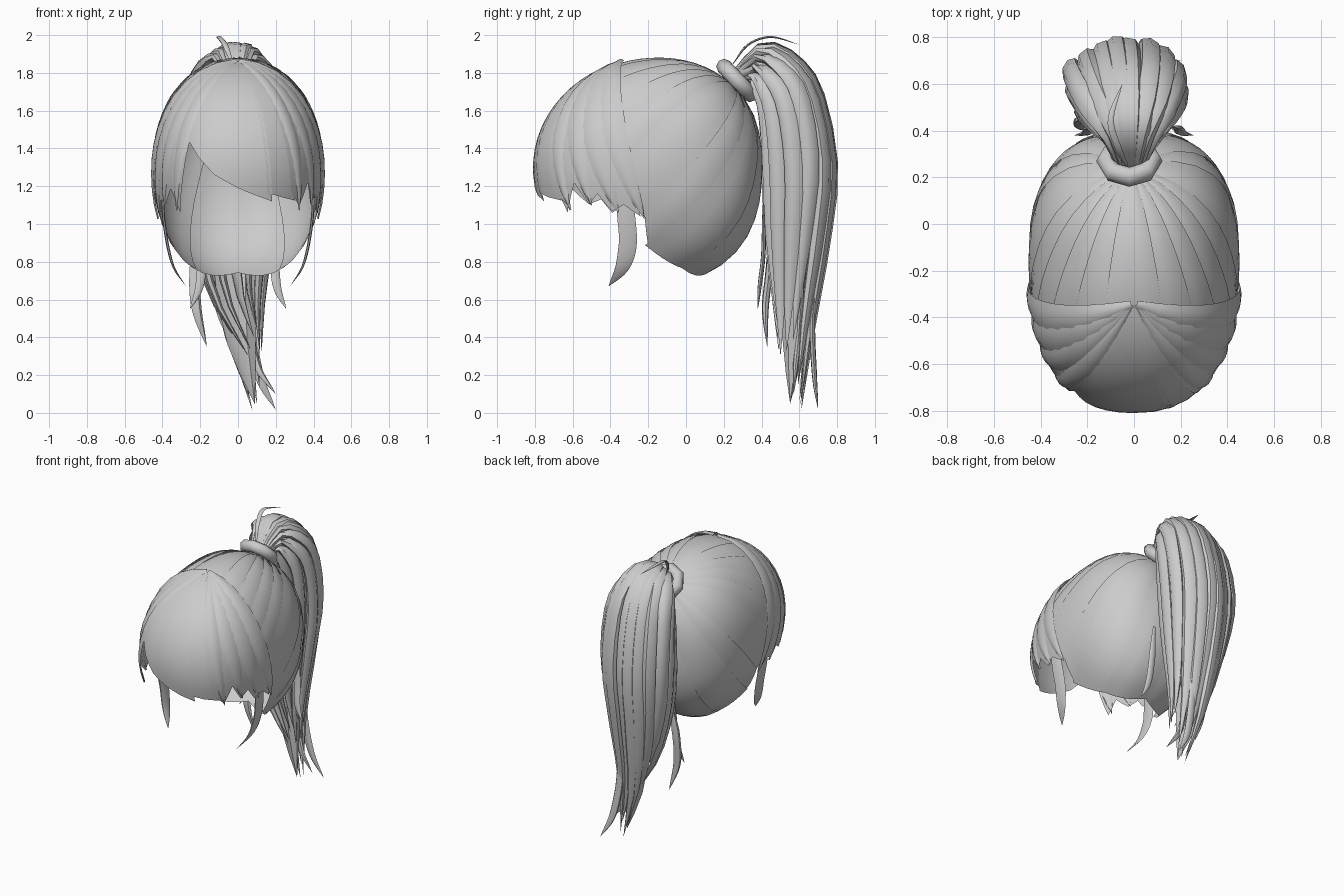
import bpy, bmesh, math
from mathutils import Vector as V

if "Cube" in bpy.data.objects:
    bpy.data.objects.remove(bpy.data.objects["Cube"])

C = V((0, -0.15, 1.3))          # centre of the head form
TIE = V((-0.01, 0.27, 1.76))    # where the hair is gathered
PART = V((0, -0.34, 1.85))      # where the fringe fans out


def on_head(d, k=1.0):
    """Point on the rounded head form in direction d, pushed out by factor k."""
    d = d.normalized()
    b = 0.55 if d.y > 0 else 0.648
    c = 0.572 if d.z > 0 else 0.62
    q = 2.1 + 0.28 * d.y if d.y > 0 else 2.1 + 0.1 * d.y
    h = (abs(d.x / 0.447) ** 2.4 + abs(d.y / b) ** 2.4) ** (1 / 2.4)
    return C + d * k * (h ** q + abs(d.z / c) ** q) ** (-1 / q)


def finish(name, verts, faces, angle=45):
    me = bpy.data.meshes.new(name)
    me.from_pydata([tuple(v) for v in verts], [], faces)
    bm = bmesh.new()
    bm.from_mesh(me)
    bmesh.ops.remove_doubles(bm, verts=bm.verts, dist=0.0004)
    bmesh.ops.recalc_face_normals(bm, faces=bm.faces)
    bm.to_mesh(me)
    bm.free()
    ob = bpy.data.objects.new(name, me)
    bpy.context.collection.objects.link(ob)
    bpy.ops.object.select_all(action='DESELECT')
    ob.select_set(True)
    bpy.context.view_layer.objects.active = ob
    bpy.ops.object.shade_smooth_by_angle(angle=math.radians(angle))
    return ob


def grid(name, rows):
    n = len(rows[0])
    faces = [(r * n + i, r * n + i + 1, (r + 1) * n + i + 1, (r + 1) * n + i)
             for r in range(len(rows) - 1) for i in range(n - 1)]
    return finish(name, [p for row in rows for p in row], faces)


def fan(name, apex, edge, lift, nv=12):
    """Sheet combed from one apex to an edge line, hugging the head."""
    a = (apex - C).normalized()
    rows = []
    for j in range(nv + 1):
        v = j / nv
        rows.append([on_head(a.slerp((e - C).normalized(), v), lift(i / (len(edge) - 1), v))
                     for i, e in enumerate(edge)])
    return grid(name, rows)


def lock(name, start, end, width, k, nv=12):
    """Leaf-shaped lock lying on the head."""
    a, b = (start - C).normalized(), (end - C).normalized()
    side = a.cross(b).normalized()
    rows = []
    for j in range(nv + 1):
        v = j / nv
        d = a.slerp(b, v)
        w = width * math.sin(math.pi * (0.04 + 0.96 * v)) ** 0.7 if v < 1 else 0
        rows.append([on_head(d + side * w * t, k - 0.02 * t * t) for t in (-1, -.5, 0, .5, 1)])
    return grid(name, rows)


def spline(pts, n):
    """Catmull-Rom samples through the points."""
    p = [V(q) for q in pts]
    p = [2 * p[0] - p[1]] + p + [2 * p[-1] - p[-2]]
    out = []
    for s in range(n + 1):
        f = s / n * (len(p) - 3)
        i = min(int(f), len(p) - 4)
        t = f - i
        a, b, c, d = p[i:i + 4]
        out.append(0.5 * (2 * b + (c - a) * t + (2 * a - 5 * b + 4 * c - d) * t * t
                          + (3 * b - a - 3 * c + d) * t ** 3))
    return out


def strand(name, pts, w, t, across, root=0.4, hold=0.55, n=16, sides=7):
    """Tapered strand, w wide along 'across' and t thick."""
    path = spline(pts, n)
    rows = []
    for i, p in enumerate(path):
        T = (path[min(i + 1, n)] - path[max(i - 1, 0)]).normalized()
        W = (V(across) - T * T.dot(V(across))).normalized()
        N = T.cross(W)
        u = i / n
        r = min(1, root + 2.5 * u) * (1 - max(0, (u - hold) / (1 - hold)) ** 1.8)
        rows.append([p + W * (w * r * math.cos(2 * math.pi * k / sides))
                     + N * (t * r * math.sin(2 * math.pi * k / sides)) for k in range(sides + 1)])
    return grid(name, rows)


# Combed cap: shingled panels from the tie to the hairline, both sides
hairline = [V(p) for p in [(0, -.40, 1.83), (.14, -.42, 1.8), (.27, -.42, 1.72), (.37, -.42, 1.6),
            (.43, -.42, 1.42), (.44, -.4, 1.22), (.42, -.22, 1.03), (.34, -.2, .87),
            (.22, -.02, .78), (0, .12, .74)]]
for sx, side in ((1, "right"), (-1, "left")):
    for i in range(len(hairline) - 1):
        a, b = hairline[i], hairline[i + 1]
        edge = [a.lerp(b, t) for t in (-0.1, .2, .4, .6, .8, 1.06)]
        edge = [V((sx * e.x, e.y, e.z)) for e in edge]
        fan(f"cap_panel_{side}_{i}", TIE, edge,
            lambda u, v: 0.997 + (0.018 * (1 - u) + 0.03 * u * (1 - u)) * math.sin(math.pi * (.1 + .75 * v)))

# Fringe sheet with a jagged lower edge
fringe = [V(p) for p in [(.43, -.24, 1.03), (.43, -.33, 1.10), (.42, -.40, 1.06), (.41, -.47, 1.16),
          (.39, -.52, 1.10), (.36, -.58, 1.22), (.33, -.63, 1.09), (.27, -.68, 1.18), (.31, -.67, 1.12),
          (.15, -.75, 1.17), (.18, -.75, 1.12), (0, -.80, 1.19), (-.12, -.78, 1.26), (-.2, -.74, 1.35),
          (-.25, -.70, 1.43), (-.28, -.68, 1.25), (-.32, -.65, 1.05), (-.35, -.6, 1.19),
          (-.39, -.52, 1.10), (-.41, -.45, 1.13), (-.42, -.4, 1.05), (-.43, -.33, 1.1), (-.43, -.24, 1.03)]]
edge = [p for a, b in zip(fringe, fringe[1:]) for p in (a, a.lerp(b, 0.5))] + [fringe[-1]]
fan("fringe", PART, edge, lambda u, v: 1.019, nv=14)

# Locks lying over the sides of the fringe
ends = [((.42, -.22, 1.03), .12, 1.045), ((.42, -.36, 1.06), .12, 1.04),
        ((.39, -.50, 1.10), .10, 1.036), ((.33, -.62, 1.07), .08, 1.034)]
for sx, side in ((1, "right"), (-1, "left")):
    for i, (e, w, k) in enumerate(ends):
        lock(f"fringe_lock_{side}_{i}", PART + V((sx * .01, 0, 0)), V((sx * e[0], e[1], e[2])), w, k)
    # Loose strip hanging in front of the ear
    strand(f"side_wisp_{side}", [(sx * .40, -.33, 1.2), (sx * .395, -.32, 1.05), (sx * .375, -.31, .9),
           (sx * .34, -.34, .77), (sx * .275, -.41, .67)], .05, .008, (0, 1, 0), 0.8)
    # Wisps at the nape
    strand(f"nape_wisp_{side}", [(sx * .17, .41, 1.1), (sx * .19, .41, .85), (sx * .205, .39, .67),
           (sx * .255, .38, .55)], .025, .012, (1, 0, 0))

# Hair tie
bpy.ops.mesh.primitive_torus_add(major_segments=8, minor_segments=8, major_radius=0.1,
                                 minor_radius=0.042, location=(-.02, .27, 1.76),
                                 rotation=(math.radians(-47), 0, 0))
tie = bpy.context.object
tie.name = "hair_tie"
bpy.ops.object.shade_smooth_by_angle(angle=math.radians(50))

# Ponytail: strands blended between an inner and an outer profile (y, z)
outer = [(.25, 1.79), (.41, 1.94), (.58, 1.86), (.70, 1.68), (.772, 1.3), (.735, .9), (.66, .42), (.61, .01)]
inner = [(.27, 1.74), (.36, 1.75), (.41, 1.65), (.43, 1.48), (.44, 1.2), (.45, .92), (.47, .62), (.48, .36)]
spread = [.05, .10, .18, .22, .23, .20, .13, .04]
drift = [-.01, -.01, -.015, -.02, -.03, -.03, .0, .085]


def tail(name, s, k, w, t, dz=0.0, hold=0.6):
    pts = [(spread[i] * s + drift[i], inner[i][0] + (outer[i][0] - inner[i][0]) * k,
            inner[i][1] + (outer[i][1] - inner[i][1]) * k + dz * (i / 7) ** 2) for i in range(8)]
    ang = math.atan2(s, max(k - 0.4, 0.02) * 1.6)
    strand(name, pts, w, t, (math.cos(ang), -math.sin(ang), 0.01), hold=hold)


for i, (s, k) in enumerate([(-.75, .82), (-.45, .93), (-.2, 1), (.02, .98), (.42, .97), (.7, .86)]):
    tail(f"ponytail_outer_{i}", s, k, .05, .036, (.12, .03, 0, .1, .02, .08)[i])
for i, (s, k) in enumerate([(-1.06, .68), (-1.02, .42), (-.85, .15), (.95, .66), (1.0, .4), (.8, .16)]):
    tail(f"ponytail_side_{i}", s, k, .05, .032, (.25, .1, 0)[i % 3])
for i, (s, k) in enumerate([(-.4, .08), (.05, .04), (.45, .08)]):
    tail(f"ponytail_inner_{i}", s, k, .06, .03, .05 * i)
tail("ponytail_core", .1, .55, .13, .09, -.12, .7)

# Stray ends and the flyaway hair over the tie
strand("stray_end_back", [(.06, .70, .8), (.06, .67, .5), (.11, .68, .2), (.2, .70, .015)], .028, .015, (1, 0, 0))
strand("stray_end_right", [(.12, .62, .75), (.07, .60, .45), (.1, .58, .25), (.2, .57, .1)], .022, .015, (1, 0, 0))
strand("stray_end_left", [(-.2, .46, 1.0), (-.23, .44, .75), (-.22, .42, .55), (-.165, .43, .35)], .03, .02, (1, 0, 0))
strand("flyaway", [(-.03, .25, 1.85), (-.07, .33, 1.95), (-.1, .45, 1.99), (-.05, .6, 1.95)], .015, .006, (1, 0, 0))
